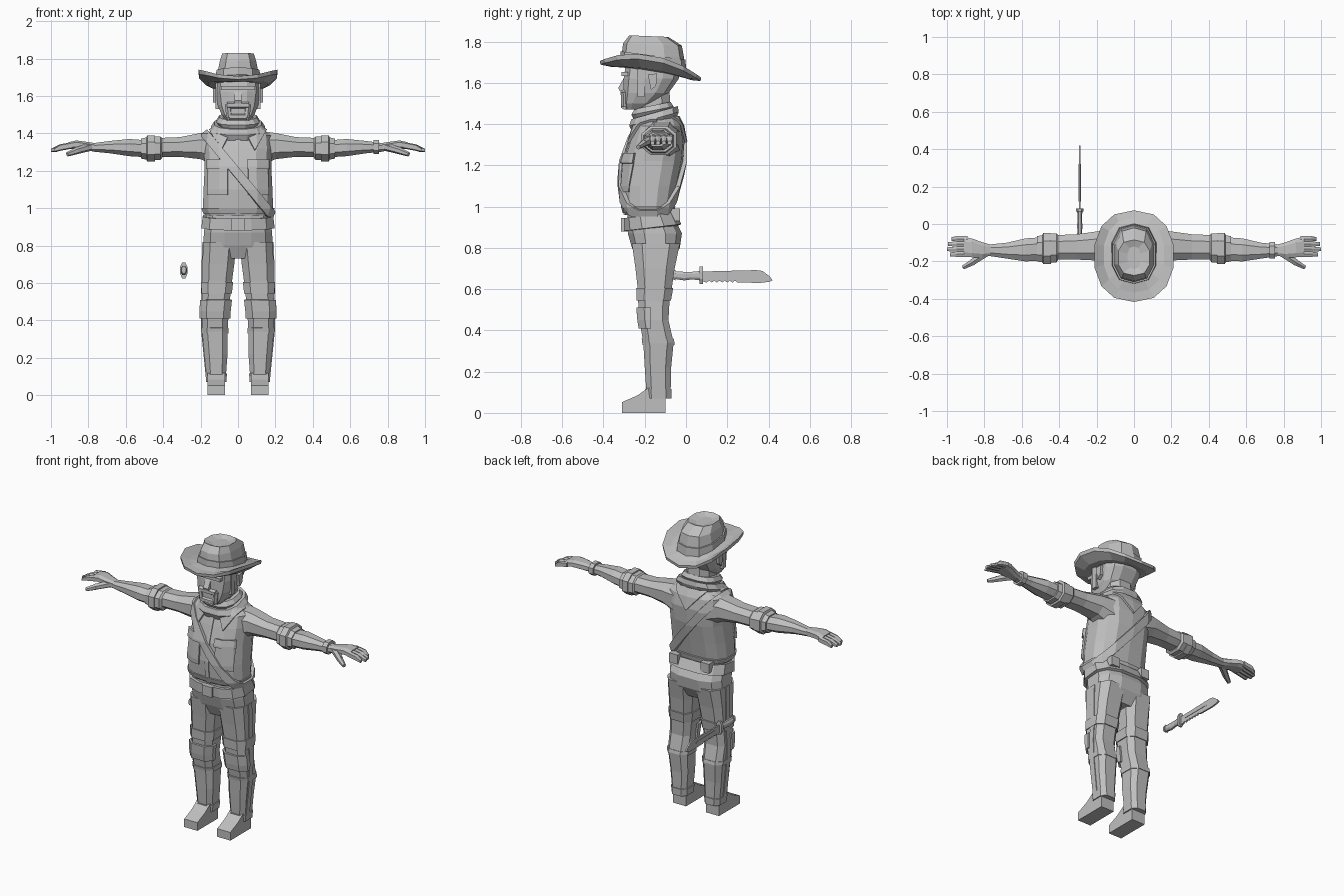
import bpy, bmesh, math
from mathutils import Vector

if "Cube" in bpy.data.objects:
    bpy.data.objects.remove(bpy.data.objects["Cube"])

GREY = bpy.data.materials.new("plain grey")
GREY.diffuse_color = (0.52, 0.52, 0.52, 1)
GREY.use_nodes = True
GREY.node_tree.nodes["Principled BSDF"].inputs["Base Color"].default_value = GREY.diffuse_color


def finish(name, bm):
    bmesh.ops.recalc_face_normals(bm, faces=bm.faces)
    me = bpy.data.meshes.new(name)
    bm.to_mesh(me)
    bm.free()
    me.materials.append(GREY)
    ob = bpy.data.objects.new(name, me)
    bpy.context.collection.objects.link(ob)
    return ob


def loft(name, rings, axis="z", n=10, p=2.6, tilt=0.0, mirror=1):
    """Rings are (position, a0, a1, b0, b1); a and b are the other two axes in order."""
    bm, loops = bmesh.new(), []
    for t, a0, a1, b0, b1 in rings:
        loop = []
        for i in range(n):
            w = 2 * math.pi * (i + 0.5) / n
            c, s = math.cos(w), math.sin(w)
            k = math.cos(math.pi / n)
            a = (a0 + a1) / 2 + (a1 - a0) / 2 * math.copysign(min(1, abs(c) / k) ** (2 / p), c)
            b = (b0 + b1) / 2 + (b1 - b0) / 2 * math.copysign(min(1, abs(s) / k) ** (2 / p), s)
            co = {"z": (a, b, t + tilt * (b - (b0 + b1) / 2)), "x": (t, a, b), "y": (a, t, b)}[axis]
            loop.append(bm.verts.new((co[0] * mirror, co[1], co[2])))
        loops.append(loop)
    for l0, l1 in zip(loops, loops[1:]):
        for i in range(n):
            j = (i + 1) % n
            bm.faces.new((l0[i], l0[j], l1[j], l1[i]))
    bm.faces.new(loops[0])
    bm.faces.new(loops[-1])
    return finish(name, bm)


def patch(name, src, planes, lift=0.012):
    """Raised strip of a lofted surface, trimmed by (point, outward normal) planes."""
    bm = bmesh.new()
    bm.from_mesh(src.data)
    bm.normal_update()
    bmesh.ops.delete(bm, geom=[f for f in bm.faces if len(f.verts) > 4], context="FACES")
    bm.normal_update()
    for v, no in [(v, v.normal.copy()) for v in bm.verts]:
        v.co += no * lift
    for co, no in planes:
        bmesh.ops.bisect_plane(bm, geom=bm.verts[:] + bm.edges[:] + bm.faces[:],
                               plane_co=co, plane_no=no, clear_outer=True)
    ob = finish(name, bm)
    m = ob.modifiers.new("thickness", "SOLIDIFY")
    m.thickness, m.offset = lift * 1.3, -1
    # keep the outward side of the open strip
    mid = sum((v.co for v in src.data.vertices), Vector()) / len(src.data.vertices)
    if sum((f.center - mid).dot(f.normal) * f.area for f in ob.data.polygons) < 0:
        ob.data.flip_normals()
    return ob


def patch_poly(name, src, pts, y, facing, lift=0.012):
    """Patch with a convex counter-clockwise (x, z) outline on the front (-1) or back (+1)."""
    planes = [((0, y, 0), (0, -facing, 0))]
    for (x0, z0), (x1, z1) in zip(pts, pts[1:] + pts[:1]):
        planes.append(((x0, 0, z0), (z1 - z0, 0, x0 - x1)))
    return patch(name, src, planes, lift)


def rect(x0, x1, z0, z1):
    return [(x0, z0), (x1, z0), (x1, z1), (x0, z1)]


def bar(name, p0, p1, r0, r1, n=6, flat=1.0):
    bm = bmesh.new()
    p0, p1 = Vector(p0), Vector(p1)
    bmesh.ops.create_cone(bm, cap_ends=True, segments=n, radius1=r0, radius2=r1, depth=(p1 - p0).length)
    q = (p1 - p0).to_track_quat("Z", "Y")
    for v in bm.verts:
        v.co = q @ Vector((v.co.x, v.co.y * flat, v.co.z)) + (p0 + p1) / 2
    return finish(name, bm)


def extrude_x(name, pts, x0, x1):
    """Solid from a (y, z) outline."""
    bm = bmesh.new()
    a = [bm.verts.new((x0, y, z)) for y, z in pts]
    b = [bm.verts.new((x1, y, z)) for y, z in pts]
    bm.faces.new(a)
    bm.faces.new(b)
    for i in range(len(pts)):
        j = (i + 1) % len(pts)
        bm.faces.new((a[i], a[j], b[j], b[i]))
    return finish(name, bm)


def box(name, x0, x1, y0, y1, z0, z1):
    return extrude_x(name, [(y0, z0), (y1, z0), (y1, z1), (y0, z1)], x0, x1)


def sym(rows):
    return [(z, -h, h, y0, y1) for z, h, y0, y1 in rows]


# Vest with pockets, placket, lapels and diagonal strap
vest = loft("vest", sym([(.96, .172, -.295, -.07), (1.0, .188, -.308, -.06), (1.1, .184, -.315, -.04),
                         (1.22, .178, -.305, -.015), (1.32, .183, -.275, -.007), (1.39, .178, -.25, -.02),
                         (1.43, .12, -.235, -.04), (1.46, .07, -.21, -.09)]), n=14)
patch("vest_hem", vest, [((0, 0, .97), (0, 0, -1)), ((0, 0, 1.0), (0, 0, 1))], .008)
patch_poly("placket", vest, rect(-.014, .014, .96, 1.38), -.16, -1, .006)
for s, side in ((-1, "right"), (1, "left")):
    x0, x1 = sorted((s * .055, s * .165))
    patch_poly(side + "_pocket", vest, rect(x0, x1, 1.07, 1.22), -.16, -1, .01)
    patch_poly(side + "_pocket_flap", vest, rect(x0 - .006, x1 + .006, 1.21, 1.26), -.16, -1, .018)
    tri = [(s * .03, 1.43), (s * .09, 1.31), (s * .16, 1.43)]
    patch_poly(side + "_lapel", vest, tri if s > 0 else tri[::-1], -.14, -1, .014)
patch_poly("scarf_back_point", vest, [(0, 1.31), (.11, 1.44), (-.11, 1.44)], -.14, 1, .012)
n = Vector((.768, 0, .64))
mid = Vector((0, 0, 1.185))
patch("diagonal_strap", vest, [(mid + n * .024, n), (mid - n * .024, -n)], .02)

# Hips, belt and buckle
hips = loft("hips", sym([(.73, .15, -.23, -.07), (.80, .186, -.262, -.03), (.87, .182, -.282, -.02),
                         (.98, .168, -.285, -.075)]), n=12, p=2.8)
b = Vector((0, -.3, .912))
n = Vector((0, -.12, 1))
patch("belt", hips, [(b + Vector((0, 0, .032)), n), (b - Vector((0, 0, .03)), -n)], .018)
box("buckle", -.035, .035, -.315, -.28, .88, .945)
for s in (-1, 1):
    box("belt_pouch", s * .11 - .03, s * .11 + .03, -.10, -.03, .93, .99)

for s, side in ((-1, "right"), (1, "left")):
    # Trouser leg with bands, knee pad and outer seam
    leg = loft(side + "_leg", [(.07, .067, .165, -.19, -.075), (.22, .056, .18, -.2, -.072),
                               (.34, .055, .192, -.207, -.06), (.45, .05, .195, -.225, -.085),
                               (.54, .04, .19, -.232, -.08), (.61, .032, .19, -.235, -.068),
                               (.70, .02, .19, -.245, -.055), (.82, .008, .186, -.262, -.03)],
               n=8, p=3.2, mirror=s)
    for nm, z0, z1, h in (("knee_band", .545, .605, .007), ("hem", .07, .115, .005), ("shin_band", .33, .36, .005)):
        patch(side + "_" + nm, leg, [((0, 0, z0), (0, 0, -1)), ((0, 0, z1), (0, 0, 1))], h)
    patch(side + "_knee_pad", leg, [((0, 0, .41), (0, 0, -1)), ((0, 0, .51), (0, 0, 1)), ((0, -.17, 0), (0, 1, 0))], .012)
    patch(side + "_seam", leg, [((s * .13, 0, 0), (-s, 0, 0)), ((0, -.165, 0), (0, -1, 0)), ((0, -.13, 0), (0, 1, 0))], .005)
    # Shoe
    xs = sorted((s * .07, s * .163))
    extrude_x(side + "_shoe", [(-.31, 0), (-.10, 0), (-.10, .12), (-.185, .12), (-.235, .085), (-.31, .052)], *xs)

    # Arm and rolled sleeve
    loft(side + "_sleeve", [(.11, -.21, -.03, 1.22, 1.415), (.20, -.195, -.04, 1.262, 1.402),
                            (.31, -.19, -.055, 1.275, 1.38), (.43, -.19, -.06, 1.275, 1.375)],
         "x", 8, 2.4, mirror=s)
    loft(side + "_cuff_inner", [(.405, -.19, -.06, 1.27, 1.375), (.415, -.205, -.05, 1.258, 1.382),
                                (.45, -.208, -.05, 1.258, 1.382)], "x", 8, 2.4, mirror=s)
    loft(side + "_cuff_outer", [(.445, -.215, -.047, 1.25, 1.39), (.485, -.215, -.047, 1.25, 1.39),
                                (.49, -.205, -.06, 1.26, 1.378), (.518, -.2, -.065, 1.265, 1.372)],
         "x", 8, 2.4, mirror=s)
    loft(side + "_forearm", [(.48, -.195, -.07, 1.272, 1.362), (.58, -.2, -.077, 1.278, 1.37),
                             (.68, -.185, -.1, 1.293, 1.36), (.78, -.17, -.11, 1.303, 1.347)],
         "x", 8, 2.2, mirror=s)
    # Hand
    loft(side + "_palm", [(.76, -.168, -.112, 1.303, 1.347), (.81, -.178, -.098, 1.308, 1.355),
                          (.865, -.178, -.078, 1.318, 1.362), (.91, -.175, -.068, 1.315, 1.352)],
         "x", 8, 3, mirror=s)
    for i, tip in enumerate((.975, .995, 1.0, .985)):
        y = -.079 - i * .0275
        loft(side + "_finger", [(.89, y - .014, y + .014, 1.318, 1.352), (.95, y - .014, y + .014, 1.307, 1.342),
                                (tip, y - .011, y + .009, 1.3, 1.318)], "x", 6, 3, mirror=s)
    bar(side + "_thumb_base", (s * .79, -.155, 1.328), (s * .865, -.205, 1.307), .022, .019)
    bar(side + "_thumb_tip", (s * .86, -.203, 1.308), (s * .913, -.232, 1.288), .019, .012)
loft("watch", [(.725, -.185, -.095, 1.29, 1.365), (.755, -.185, -.095, 1.29, 1.365)], "x", 8, 2.4)

# Neck and scarf
loft("neck", sym([(1.40, .08, -.24, -.07), (1.56, .08, -.24, -.08)]), n=8)
loft("scarf", sym([(1.39, .12, -.26, -.05), (1.425, .145, -.275, -.035), (1.455, .125, -.265, -.04),
                   (1.452, .105, -.25, -.06)]), n=12, tilt=.28)
loft("scarf_roll", sym([(1.445, .10, -.255, -.065), (1.465, .115, -.265, -.06), (1.49, .1, -.25, -.075)]), n=12, tilt=.2)

# Head and face
loft("head", sym([(1.47, .062, -.295, -.2), (1.50, .088, -.303, -.15), (1.55, .108, -.303, -.085),
                  (1.62, .118, -.302, -.035), (1.70, .115, -.29, -.03)]), n=12, p=3)
extrude_x("nose", [(-.295, 1.635), (-.328, 1.575), (-.322, 1.56), (-.295, 1.56)], -.018, .018)
box("brow", -.09, .09, -.312, -.28, 1.632, 1.652)
bar("moustache", (-.058, -.303, 1.55), (.058, -.303, 1.55), .018, .018)
bar("chin_beard", (-.045, -.298, 1.488), (.045, -.298, 1.488), .019, .019)
for s in (-1, 1):
    bar("beard_side", (s * .054, -.3, 1.555), (s * .047, -.298, 1.485), .016, .016)
    box("sideburn", s * .108 - .012, s * .108 + .012, -.235, -.2, 1.53, 1.69)
    extrude_x("ear", [(-.185, 1.64), (-.14, 1.645), (-.145, 1.585), (-.17, 1.565)], s * .122 - .012, s * .122 + .012)

# Hat brim, curled up at the sides
bm = bmesh.new()
N = 14
def brim_ring(rx, ry, yc, z0, curl):
    ring = []
    for i in range(N):
        w = 2 * math.pi * i / N + math.pi / 2
        c, sn = math.cos(w), math.sin(w)
        x, y = rx * math.copysign(abs(c) ** .85, c), yc + ry * math.copysign(abs(sn) ** .9, sn)
        ring.append(bm.verts.new((x, y, z0 - .165 * (y + .17) + curl * c * c)))
    return ring
rings = [brim_ring(.10, .14, -.16, 1.695, 0), brim_ring(.165, .2, -.167, 1.675, .025),
         brim_ring(.215, .245, -.172, 1.665, .068), brim_ring(.213, .243, -.172, 1.648, .06),
         brim_ring(.16, .19, -.167, 1.645, .02), brim_ring(.10, .14, -.16, 1.655, 0)]
for r0, r1 in zip(rings, rings[1:] + rings[:1]):
    for i in range(N):
        bm.faces.new((r0[i], r0[(i + 1) % N], r1[(i + 1) % N], r1[i]))
finish("hat_brim", bm)

# Hat crown with a shallow dent, and its band
loft("hat_crown", sym([(1.67, .115, -.315, -.003), (1.73, .108, -.312, -.01), (1.785, .097, -.305, -.02),
                       (1.826, .084, -.275, -.085), (1.812, .035, -.24, -.12)]), n=10, p=2.3, tilt=-.04)
loft("hat_band", sym([(1.675, .121, -.32, .002), (1.732, .115, -.318, -.003)]), n=10, p=2.3, tilt=-.13)

# Knife floating beside the thigh
K = -.29
teeth = [(.10 + .0125 * i, .632 + .009 * (i % 2)) for i in range(13)]
extrude_x("knife_blade", [(.07, .64)] + teeth + [(.36, .63), (.40, .635), (.42, .642), (.405, .662),
                                                 (.37, .688), (.34, .692), (.07, .685)], K - .005, K + .005)
box("blade_groove", K - .007, K + .007, .12, .32, .66, .67)
loft("knife_guard", [(.066, K - .02, K + .02, .625, .71), (.082, K - .02, K + .02, .625, .71)], "y", 8, 2)
loft("knife_handle", [(-.06, K - .012, K + .012, .65, .685), (-.01, K - .014, K + .014, .642, .684),
                      (.03, K - .012, K + .012, .647, .684), (.07, K - .014, K + .014, .642, .688)], "y", 8, 2.2)
loft("knife_pommel", [(-.07, K - .012, K + .012, .652, .69), (-.052, K - .016, K + .016, .642, .692)], "y", 8, 2.2)
